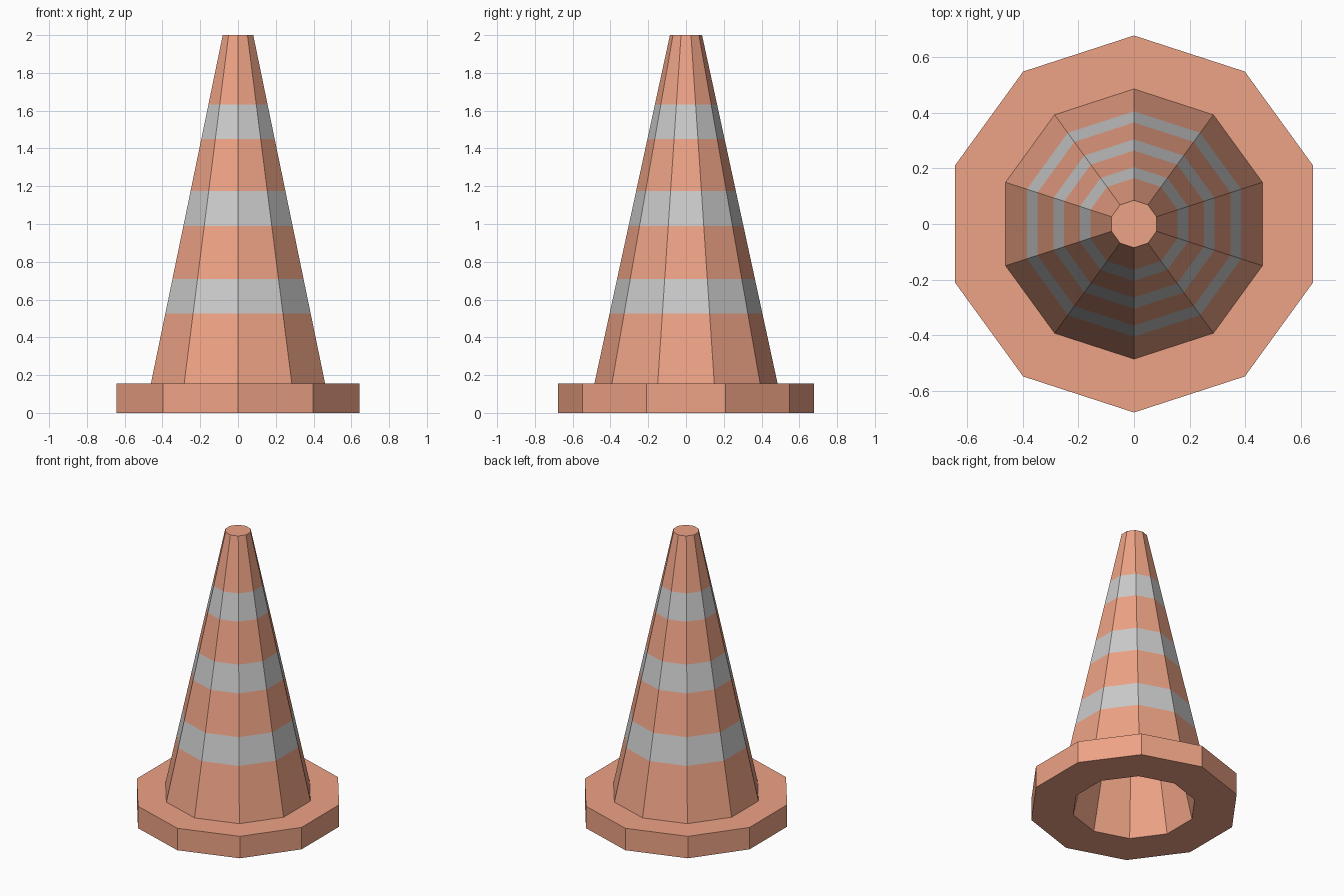
import bpy, bmesh, math

if "Cube" in bpy.data.objects:
    bpy.data.objects.remove(bpy.data.objects["Cube"])

SIDES = 10


def material(name, color):
    m = bpy.data.materials.new(name)
    m.diffuse_color = color
    m.use_nodes = True
    m.node_tree.nodes["Principled BSDF"].inputs["Base Color"].default_value = m.diffuse_color
    return m


orange = material("orange", (0.85, 0.365, 0.235, 1))
grey = material("reflective_grey", (0.75, 0.75, 0.75, 1))


def lathe(name, profile, grey_rows=()):
    """Spin (radius, z) points into a ten-sided surface; the last row order faces outward."""
    bm = bmesh.new()
    rings = []
    for r, z in profile:
        if r == 0:
            rings.append([bm.verts.new((0, 0, z))] * SIDES)
            continue
        angles = [math.pi / 2 + 2 * math.pi * i / SIDES for i in range(SIDES)]
        rings.append([bm.verts.new((r * math.cos(a), r * math.sin(a), z)) for a in angles])
    for row, (a, b) in enumerate(zip(rings, rings[1:])):
        for i in range(SIDES):
            j = (i + 1) % SIDES
            corners = list(dict.fromkeys((a[i], a[j], b[j], b[i])))
            bm.faces.new(corners).material_index = int(row in grey_rows)
    # merge the triangle fans of flat caps
    bmesh.ops.dissolve_limit(bm, angle_limit=0.001, verts=bm.verts, edges=bm.edges,
                             delimit={'MATERIAL'})
    mesh = bpy.data.meshes.new(name)
    bm.to_mesh(mesh)
    bm.free()
    mesh.materials.append(orange)
    mesh.materials.append(grey)
    obj = bpy.data.objects.new(name, mesh)
    bpy.context.collection.objects.link(obj)
    return obj


# Flat foot with the central opening underneath
lathe("base", [(0.40, 0), (0.677, 0), (0.677, 0.155), (0.485, 0.155)])

# Tapered cone: striped outside, closed top, hollow inside
BOTTOM, TOP, R_BOTTOM, R_TOP = 0.155, 2.0, 0.485, 0.085
levels = [BOTTOM, 0.525, 0.71, 0.99, 1.175, 1.45, 1.632, TOP]
outer = [(R_BOTTOM + (R_TOP - R_BOTTOM) * (z - BOTTOM) / (TOP - BOTTOM), z) for z in levels]
inner = [(0, 2.0), (0, 1.84), (0.40, 0)]
lathe("cone", outer + inner[:1], grey_rows=(1, 3, 5))
lathe("inner_wall", inner[1:])
